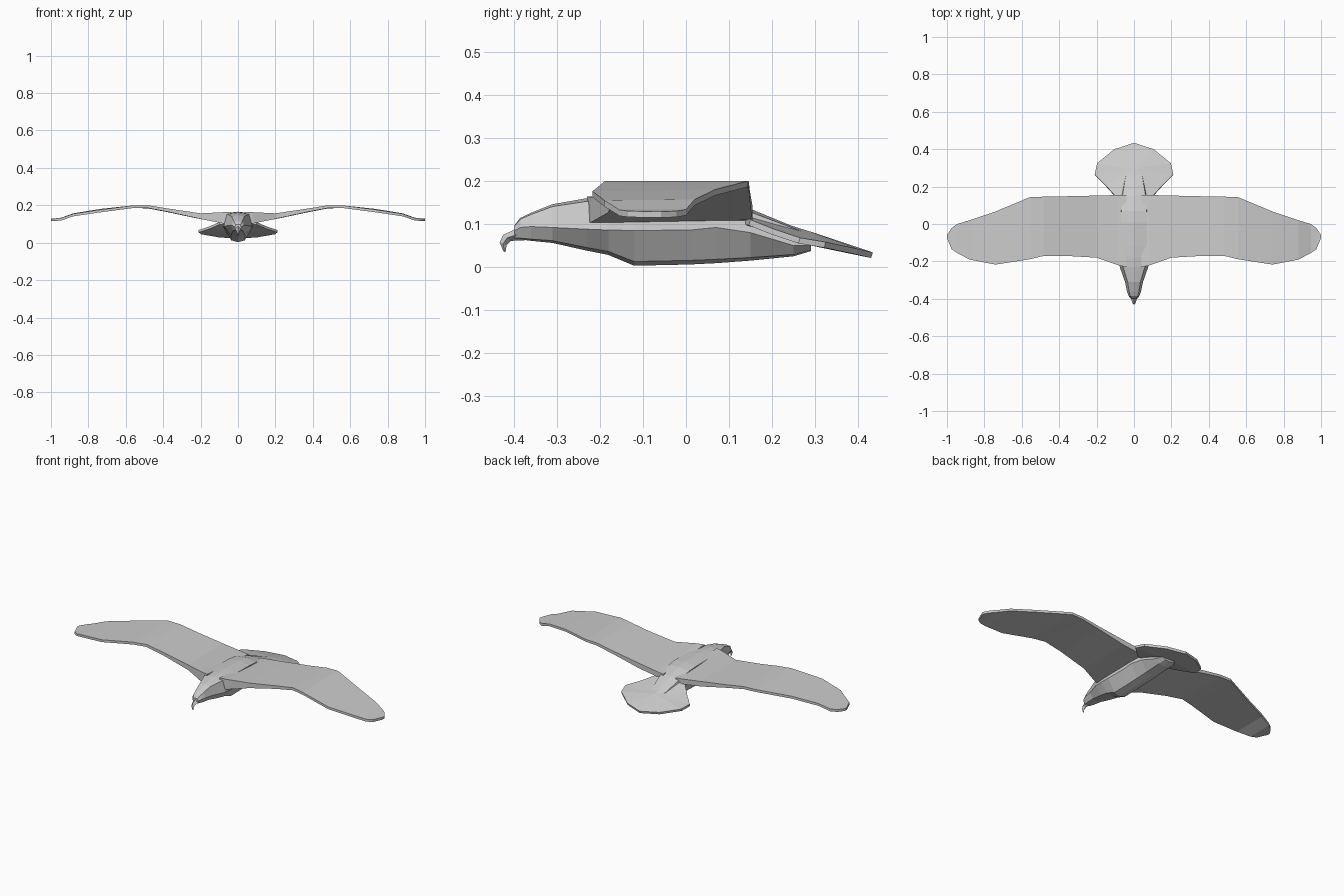
import bpy, bmesh

if "Cube" in bpy.data.objects:
    bpy.data.objects.remove(bpy.data.objects["Cube"])


def loft(name, rings, mirror=False):
    """Skin a series of closed rings, cap both ends."""
    bm = bmesh.new()
    rows = [[bm.verts.new(p) for p in r] for r in rings]
    n = len(rows[0])
    for a, b in zip(rows, rows[1:]):
        for i in range(n):
            j = (i + 1) % n
            bm.faces.new((a[i], a[j], b[j], b[i]))
    bm.faces.new(rows[0])
    bm.faces.new(rows[-1][::-1])
    bmesh.ops.recalc_face_normals(bm, faces=bm.faces)
    me = bpy.data.meshes.new(name)
    bm.to_mesh(me)
    bm.free()
    ob = bpy.data.objects.new(name, me)
    bpy.context.collection.objects.link(ob)
    if mirror:
        ob.modifiers.new("mirror", 'MIRROR')
    return ob


def body_ring(y, top, mid, bot, wt, wm, wb):
    """Eight-sided symmetric section: centre top, shoulder, flank, belly edge."""
    h = top - bot
    half = [(wt, top - .06 * h), (wm, mid), (wb, bot + .06 * h)]
    pts = [(0, top)] + half + [(0, bot)] + [(-x, z) for x, z in half[::-1]]
    return [(x, y, z) for x, z in pts]


# Body with head: y, top z, flank z, bottom z, half widths top / flank / belly
body = [
    (-.398, .098, .084, .066, .012, .018, .010),
    (-.385, .114, .092, .064, .020, .029, .016),
    (-.360, .126, .094, .061, .026, .038, .022),
    (-.310, .146, .092, .056, .034, .048, .027),
    (-.230, .160, .088, .038, .058, .076, .036),
    (-.180, .164, .086, .028, .066, .080, .038),
    (-.120, .166, .085, .003, .070, .080, .036),
    (.010, .164, .086, .006, .070, .078, .036),
    (.070, .158, .092, .009, .068, .078, .036),
    (.150, .135, .080, .015, .062, .076, .036),
    (.250, .094, .050, .025, .045, .060, .034),
    (.290, .078, .050, .037, .030, .045, .025),
]
loft("body", [body_ring(*s) for s in body])

# Hooked beak: upper ridge (y, z), lower edge (y, z), half width
beak = [
    ((-.385, .098), (-.375, .062), .019),
    ((-.405, .084), (-.395, .062), .015),
    ((-.424, .075), (-.408, .060), .011),
    ((-.433, .058), (-.417, .050), .007),
    ((-.424, .036), (-.419, .035), .002),
]
loft("beak", [[(0, *u), (w, (u[0] + l[0]) / 2, (u[1] + l[1]) / 2), (0, *l),
               (-w, (u[0] + l[0]) / 2, (u[1] + l[1]) / 2)] for u, l, w in beak])

# Wings: x, leading y, trailing y, top z front, top z back, thickness
wing = [
    (.040, -.230, .155, .164, .136, .060),
    (.080, -.222, .155, .163, .140, .060),
    (.200, -.180, .152, .157, .156, .030),
    (.370, -.170, .148, .182, .180, .018),
    (.480, -.170, .146, .200, .198, .015),
    (.555, -.188, .144, .200, .200, .014),
    (.740, -.217, .067, .176, .180, .014),
    (.880, -.190, .020, .155, .157, .014),
    (.945, -.155, .000, .133, .134, .014),
    (.975, -.135, -.022, .130, .130, .014),
    (1.00, -.075, -.058, .129, .129, .014),
]
loft("wings", [[(x, a, za), (x, b, zb), (x, b, zb - min(t, .030)), (x, a, za - t)]
               for x, a, b, za, zb, t in wing], mirror=True)

# Fanned tail: half outline (x, y, top z), ridge runs down the centre line
tail = [
    (.100, .150, .110), (.150, .205, .088), (.210, .265, .068),
    (.197, .325, .058), (.105, .400, .042), (.000, .434, .034),
]
outline = tail + [(-x, y, z) for x, y, z in tail[-2::-1]]
bm = bmesh.new()
thick = .013
layers = []
for k, drop in enumerate((0, thick)):
    layers.append([bm.verts.new((x, y - .004 * k, z - drop)) for x, y, z in outline])
n = len(outline)
for layer, root_z, hub_z in ((layers[0], .135, .082), (layers[1], .100, .050)):
    root = bm.verts.new((0, .12, root_z))
    hub = bm.verts.new((0, .29, hub_z))
    for i in range(n - 1):
        bm.faces.new((hub, layer[i], layer[i + 1]))
    bm.faces.new((hub, layer[-1], root))
    bm.faces.new((hub, root, layer[0]))
    layer.append(root)
for i in range(n + 1):
    j = (i + 1) % (n + 1)
    bm.faces.new((layers[0][i], layers[0][j], layers[1][j], layers[1][i]))
bmesh.ops.recalc_face_normals(bm, faces=bm.faces)
me = bpy.data.meshes.new("tail")
bm.to_mesh(me)
bm.free()
bpy.context.collection.objects.link(bpy.data.objects.new("tail", me))
